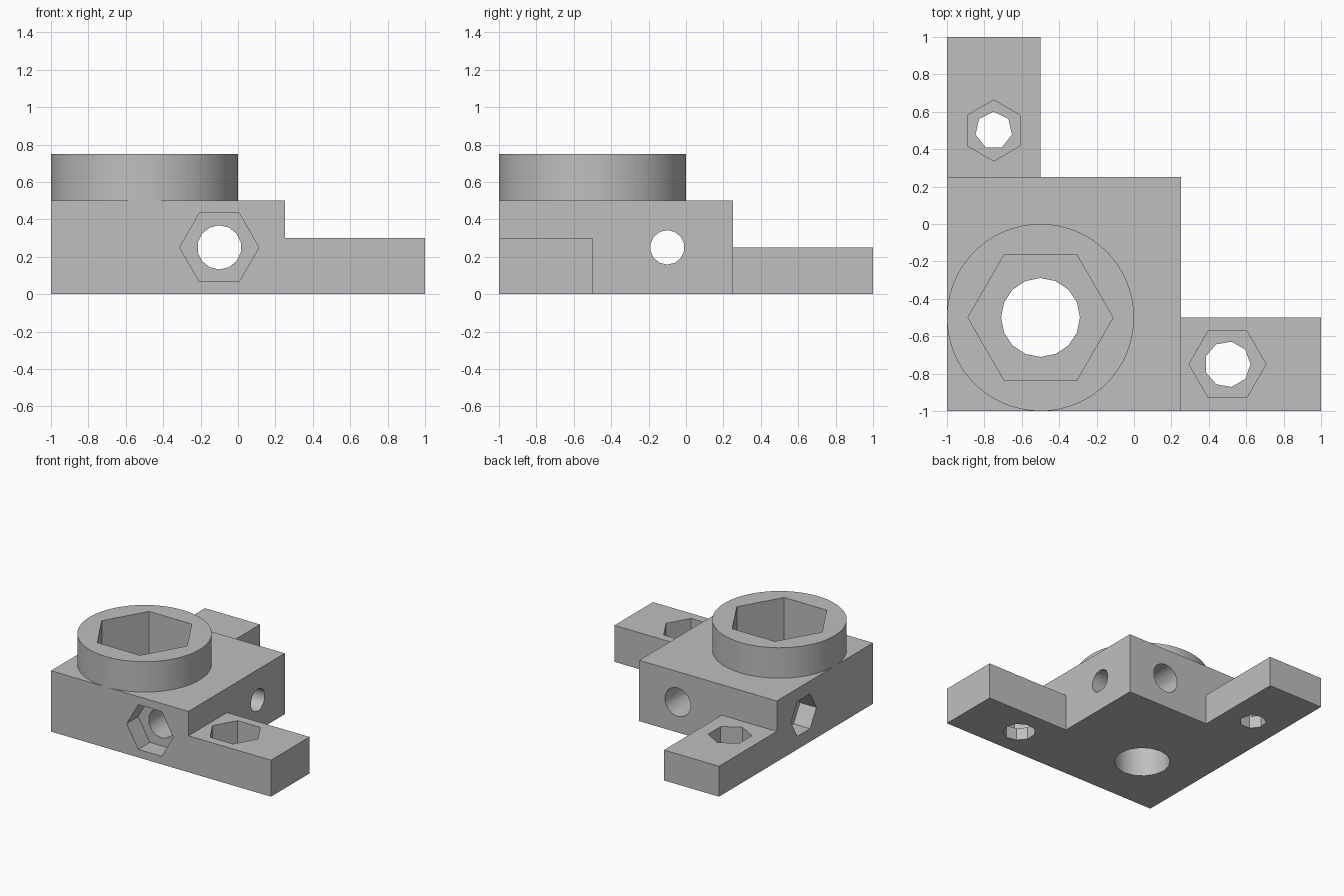
import bpy, bmesh, math

old = bpy.data.objects.get("Cube")
if old:
    bpy.data.objects.remove(old, do_unlink=True)

grey = bpy.data.materials.new("plain grey")
grey.use_nodes = True
colour = (0.52, 0.52, 0.52, 1)
grey.diffuse_color = colour
grey.node_tree.nodes["Principled BSDF"].inputs["Base Color"].default_value = colour


def extrude(name, outline, axis, lo, hi):
    """Solid made by sweeping a 2D outline along an axis from lo to hi."""
    place = {"X": lambda u, v, w: (w, u, v),
             "Y": lambda u, v, w: (u, w, v),
             "Z": lambda u, v, w: (u, v, w)}[axis]
    bm = bmesh.new()
    ends = [[bm.verts.new(place(u, v, w)) for u, v in outline] for w in (lo, hi)]
    n = len(outline)
    for ring in ends:
        bm.faces.new(ring)
    for i in range(n):
        j = (i + 1) % n
        bm.faces.new((ends[0][i], ends[0][j], ends[1][j], ends[1][i]))
    bmesh.ops.recalc_face_normals(bm, faces=bm.faces)
    mesh = bpy.data.meshes.new(name)
    bm.to_mesh(mesh)
    bm.free()
    mesh.materials.append(grey)
    obj = bpy.data.objects.new(name, mesh)
    bpy.context.collection.objects.link(obj)
    return obj


def polygon(u, v, radius, sides, turn=0):
    """Regular polygon outline; turn is in degrees."""
    return [(u + radius * math.cos(math.radians(turn) + math.tau * i / sides),
             v + radius * math.sin(math.radians(turn) + math.tau * i / sides))
            for i in range(sides)]


def rectangle(u0, u1, v0, v1):
    return [(u0, v0), (u1, v0), (u1, v1), (u0, v1)]


def combine(target, other, operation):
    """Apply a boolean and discard the helper object."""
    mod = target.modifiers.new(operation, "BOOLEAN")
    mod.operation, mod.solver, mod.object = operation, "EXACT", other
    bpy.context.view_layer.objects.active = target
    bpy.ops.object.modifier_apply(modifier=mod.name)
    bpy.data.objects.remove(other, do_unlink=True)


# Block with a thick arm to the side and a thinner arm to the back
body = extrude("bracket_body", rectangle(-1, 0.25, -1, 0.25), "Z", 0, 0.5)
combine(body, extrude("side_arm", rectangle(0, 1, -1, -0.5), "Z", 0, 0.3), "UNION")
combine(body, extrude("back_arm", rectangle(-1, -0.5, 0, 1), "Z", 0, 0.25), "UNION")

# Bolt holes with hexagonal nut pockets:
# axis, u, v, hole radius, hole sides, turn, hex radius, hex turn, pocket span
bolts = [
    ("Z", -0.50, -0.50, 0.211, 16, 0, 0.388, 0, (0.40, 0.9)),
    ("Z", 0.50, -0.75, 0.123, 9, 0, 0.206, 0, (0.10, 0.9)),
    ("Z", -0.75, 0.50, 0.100, 7, 90, 0.163, 90, (0.10, 0.9)),
    ("Y", -0.10, 0.25, 0.118, 14, 90 / 7, 0.212, 0, (-1.2, -0.85)),
    ("X", -0.10, 0.25, 0.092, 14, 90 / 7, 0.165, 0, (-1.2, -0.85)),
]
for axis, u, v, r, sides, turn, hex_r, hex_turn, span in bolts:
    combine(body, extrude("hole", polygon(u, v, r, sides, turn), axis, -1.3, 1.3), "DIFFERENCE")
    combine(body, extrude("pocket", polygon(u, v, hex_r, 6, hex_turn), axis, *span), "DIFFERENCE")

# Round collar with a hexagonal socket
collar = extrude("round_collar", polygon(-0.5, -0.5, 0.5, 96), "Z", 0.5, 0.75)
combine(collar, extrude("socket", polygon(-0.5, -0.5, 0.388, 6), "Z", 0.3, 0.9), "DIFFERENCE")

# Smooth round walls, keep corners sharp
bpy.ops.object.select_all(action="DESELECT")
for obj in (body, collar):
    obj.select_set(True)
bpy.context.view_layer.objects.active = body
bpy.ops.object.shade_smooth_by_angle(angle=math.radians(30))
